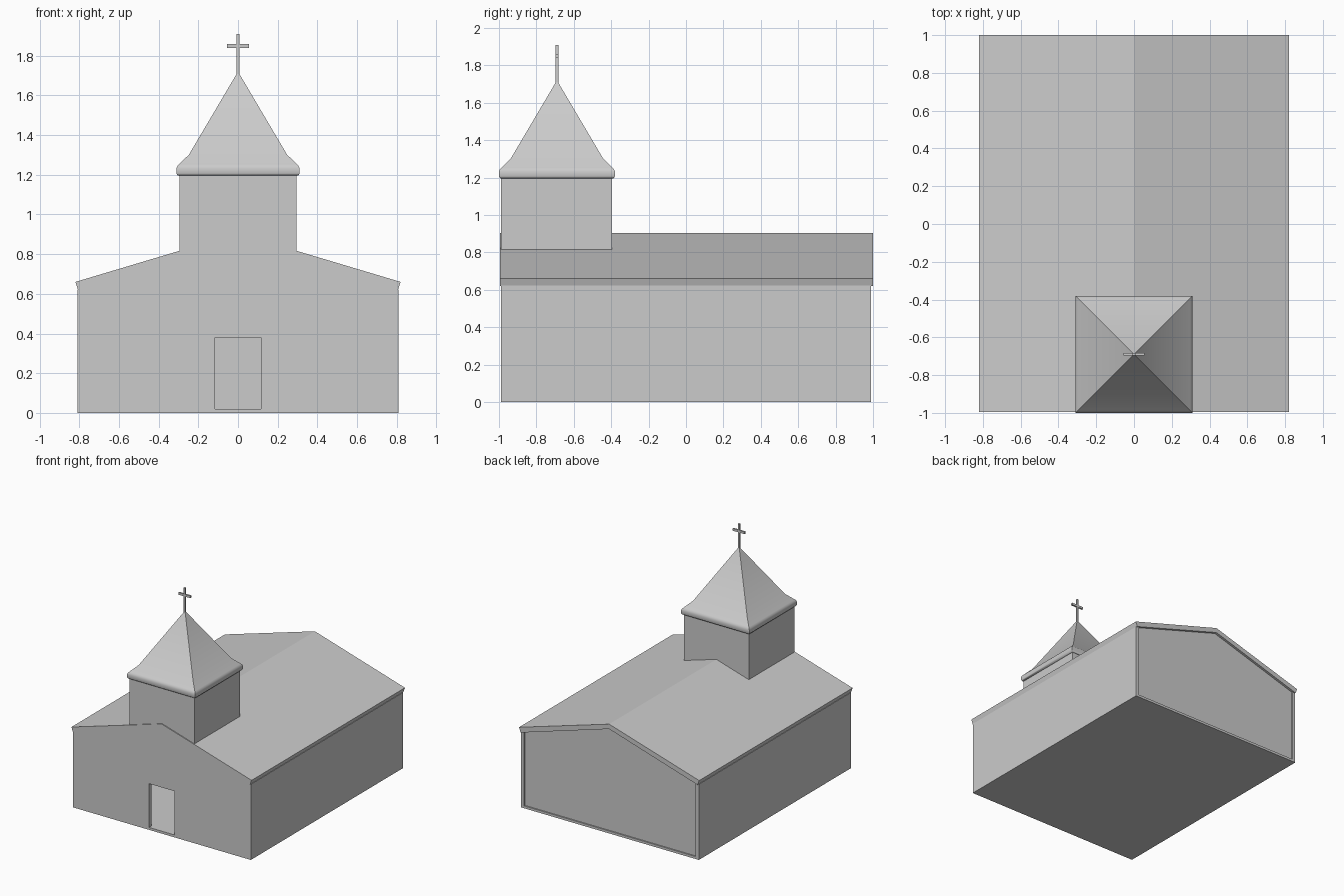
import bpy, bmesh
from mathutils import Vector

if "Cube" in bpy.data.objects:
    bpy.data.objects.remove(bpy.data.objects["Cube"])


def finish(name, bm):
    bmesh.ops.recalc_face_normals(bm, faces=bm.faces)
    mesh = bpy.data.meshes.new(name)
    bm.to_mesh(mesh)
    bm.free()
    ob = bpy.data.objects.new(name, mesh)
    bpy.context.collection.objects.link(ob)
    return ob


def prism(name, profile, y0, y1):
    """Extrude an (x, z) outline along y."""
    bm = bmesh.new()
    face = bm.faces.new([bm.verts.new((x, y0, z)) for x, z in profile])
    ext = bmesh.ops.extrude_face_region(bm, geom=[face])["geom"]
    verts = [v for v in ext if isinstance(v, bmesh.types.BMVert)]
    bmesh.ops.translate(bm, verts=verts, vec=Vector((0, y1 - y0, 0)))
    return finish(name, bm)


def symmetric(half):
    """Complete a right-half outline with its mirror image."""
    return half + [(-x, z) for x, z in reversed(half) if x > 0]


def box(name, x0, x1, y0, y1, z0, z1):
    return prism(name, [(x0, z0), (x1, z0), (x1, z1), (x0, z1)], y0, y1)


def under_roof(x):
    return 0.865 - 0.3 * abs(x)


W, T, F = 0.81, 0.03, 0.02   # half width, wall thickness, floor height
TY = -0.69                   # tower centre

# Hollow nave: floor, side walls, gable walls
box("floor", -W, W, -0.99, 0.99, 0, F)
for side, name in ((1, "right_wall"), (-1, "left_wall")):
    a, b = W, W - T
    prism(name, [(side * a, F), (side * a, under_roof(a)),
                 (side * b, under_roof(b)), (side * b, F)], -0.99, 0.99)
inner = W - T
prism("back_wall", [(-inner, F), (inner, F), (inner, under_roof(inner)),
                    (0, 0.865), (-inner, under_roof(inner))], 0.95, 0.98)
# Front gable with an open doorway
prism("front_wall", [(-inner, F), (-0.115, F), (-0.115, 0.38), (0.115, 0.38),
                     (0.115, F), (inner, F), (inner, under_roof(inner)),
                     (0, 0.865), (-inner, under_roof(inner))], -0.99, -0.96)

# Roof slab
prism("roof", [(0, 0.905), (0.82, 0.66), (0.806, 0.62), (0, 0.865),
               (-0.806, 0.62), (-0.82, 0.66)], -0.995, 1.0)

# Tower seated on the ridge
h = 0.295
prism("tower", [(-h, 1.2), (-h, 0.795), (0, 0.885), (h, 0.795), (h, 1.2)],
      TY - h - 0.003, TY + h)

# Square spire with a rounded, flared eave
bm = bmesh.new()
rings = []
for r, z in [(0.297, 1.195), (0.305, 1.198), (0.31, 1.207), (0.31, 1.232),
             (0.306, 1.243), (0.298, 1.252), (0.247, 1.302), (0.006, 1.71)]:
    rings.append([bm.verts.new((sx * r, TY + sy * r, z))
                  for sx, sy in ((-1, -1), (1, -1), (1, 1), (-1, 1))])
for lo, hi in zip(rings, rings[1:]):
    for i in range(4):
        j = (i + 1) % 4
        bm.faces.new((lo[i], lo[j], hi[j], hi[i]))
bm.faces.new(rings[0])
bm.faces.new(rings[-1])
spire = finish("spire", bm)
bpy.context.view_layer.objects.active = spire
spire.select_set(True)
bpy.ops.object.shade_smooth_by_angle(angle=0.9)

# Cross
c = 0.007
box("cross_post", -c, c, TY - c, TY + c, 1.69, 1.91)
box("cross_arm", -0.055, 0.055, TY - c, TY + c, 1.84, 1.858)
